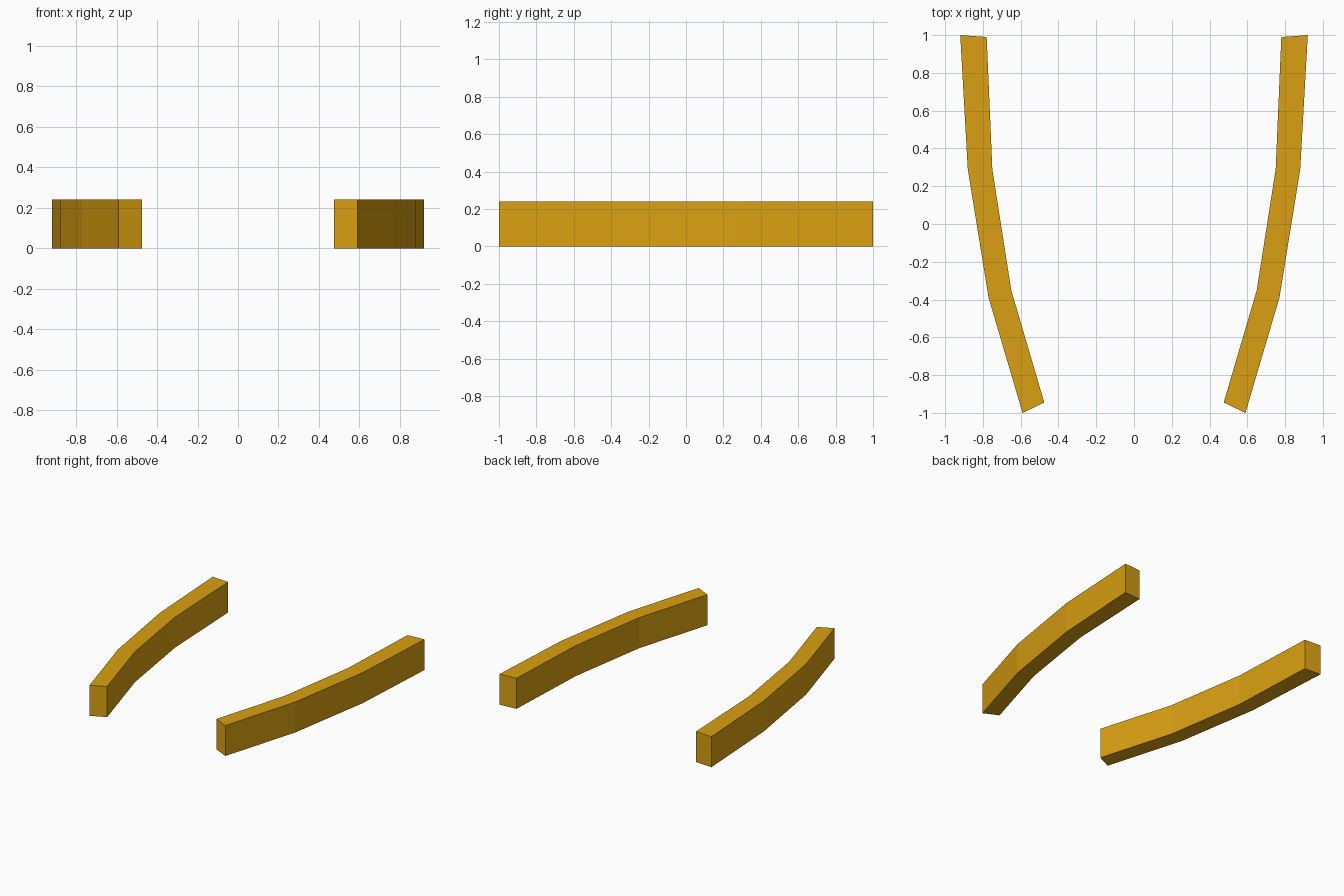
import bpy
import bmesh

cube = bpy.data.objects.get("Cube")
if cube:
    bpy.data.objects.remove(cube, do_unlink=True)

HEIGHT = 0.24

# Plan outline of one rail, as outer and inner points from back to front
OUTER = [(0.92, 1.0), (0.88, 0.29), (0.77, -0.39), (0.59, -1.0)]
INNER = [(0.78, 0.99), (0.75, 0.29), (0.65, -0.35), (0.475, -0.945)]

ochre = bpy.data.materials.new("ochre")
ochre.use_nodes = True
colour = (0.70, 0.35, 0.006, 1)
ochre.diffuse_color = colour
ochre.node_tree.nodes["Principled BSDF"].inputs["Base Color"].default_value = colour


def curved_rail(name, side):
    """Sweep a rectangular section along the bent outline."""
    bm = bmesh.new()
    rings = []
    for (ox, oy), (ix, iy) in zip(OUTER, INNER):
        section = [(ox, oy, 0), (ix, iy, 0), (ix, iy, HEIGHT), (ox, oy, HEIGHT)]
        rings.append([bm.verts.new((side * x, y, z)) for x, y, z in section])
    for a, b in zip(rings, rings[1:]):
        for i in range(4):
            j = (i + 1) % 4
            bm.faces.new((a[i], a[j], b[j], b[i]))
    # End caps
    bm.faces.new(rings[0])
    bm.faces.new(rings[-1])
    bmesh.ops.recalc_face_normals(bm, faces=bm.faces)
    mesh = bpy.data.meshes.new(name)
    bm.to_mesh(mesh)
    bm.free()
    mesh.materials.append(ochre)
    bpy.context.collection.objects.link(bpy.data.objects.new(name, mesh))


# Mirrored pair of rails
curved_rail("left_rail", 1)
curved_rail("right_rail", -1)
